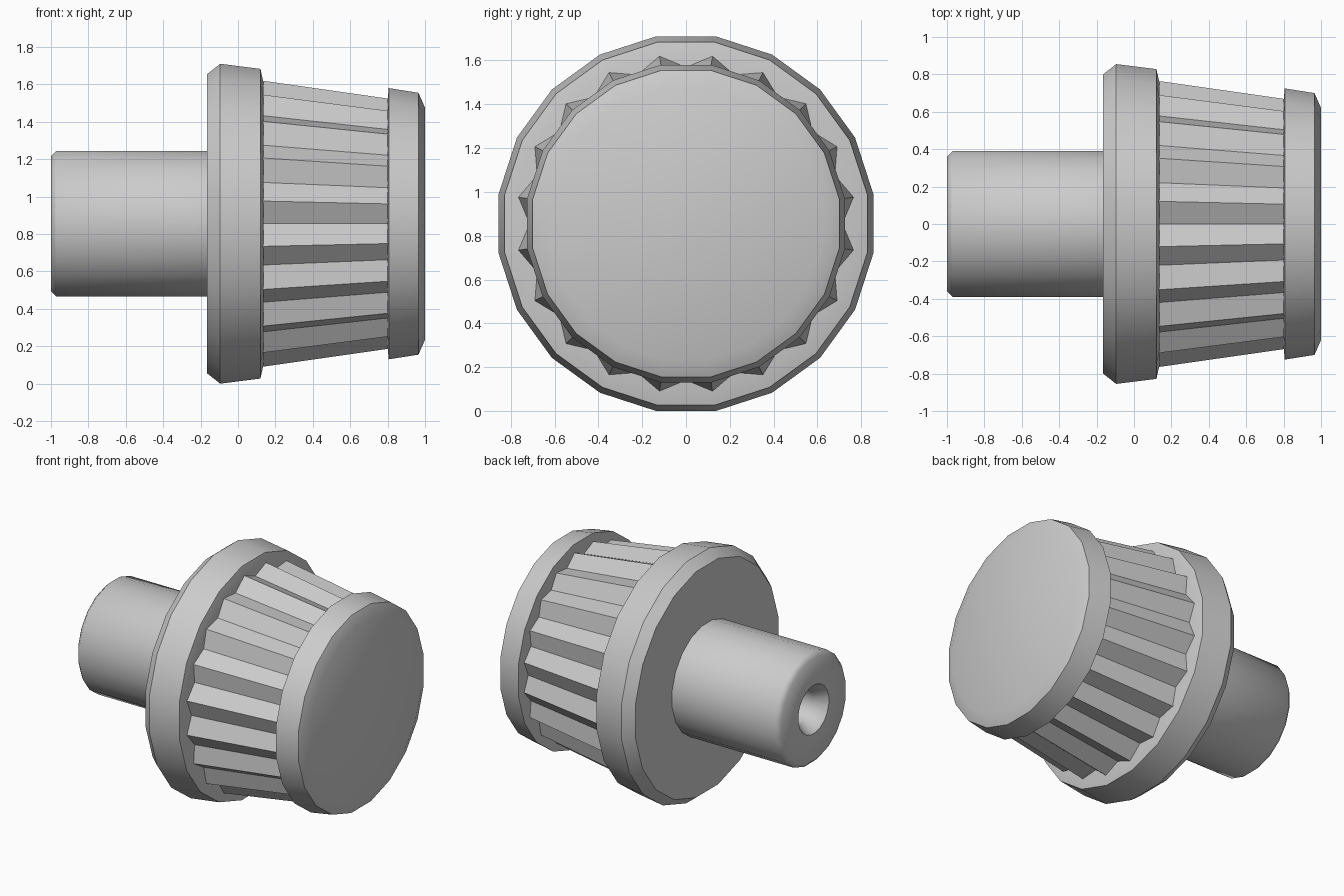
import bpy, bmesh, math

if "Cube" in bpy.data.objects:
    bpy.data.objects.remove(bpy.data.objects["Cube"])

CZ = 0.855   # height of the knob axis
N = 20       # sides around the axis


def loft(name, rings, smooth=None):
    """Skin rings of points along x; cap both ends."""
    bm = bmesh.new()
    loops = [[bm.verts.new(p) for p in ring] for ring in rings]
    for a, b in zip(loops, loops[1:]):
        n = len(a)
        for i in range(n):
            j = (i + 1) % n
            bm.faces.new((a[i], a[j], b[j], b[i]))
    bm.faces.new(loops[0])
    bm.faces.new(loops[-1])
    bmesh.ops.recalc_face_normals(bm, faces=bm.faces)
    me = bpy.data.meshes.new(name)
    bm.to_mesh(me)
    bm.free()
    ob = bpy.data.objects.new(name, me)
    bpy.context.collection.objects.link(ob)
    if smooth:
        bpy.ops.object.select_all(action='DESELECT')
        bpy.context.view_layer.objects.active = ob
        ob.select_set(True)
        bpy.ops.object.shade_smooth_by_angle(angle=math.radians(smooth))
    return ob


def ring(x, radii, n):
    """Ring at x with a flat side on top; radii repeat around it."""
    pts = []
    for i in range(n):
        a = 2 * math.pi * i / n + math.pi / N
        r = radii[i % len(radii)]
        pts.append((x, r * math.sin(a), CZ + r * math.cos(a)))
    return pts


def turned(name, profile, smooth):
    """Turn (x, distance to flat side) pairs around the axis."""
    k = 1 / math.cos(math.pi / N)
    return loft(name, [ring(x, [r * k], N) for x, r in profile], smooth)


# Wide flange behind the grip
turned("flange", [(-0.165, 0.80), (-0.095, 0.855), (0.12, 0.828), (0.135, 0.76),
                  (0.137, 0.5)], 25)

# Fluted tapered grip: ridges alternate with valleys
loft("fluted_grip", [ring(0.12, [0.776, 0.716], 2 * N),
                     ring(0.81, [0.676, 0.622], 2 * N)])

# Front cap with bevelled rim
turned("front_cap", [(0.80, 0.66), (0.806, 0.725), (0.965, 0.70), (1.0, 0.62)], 25)

# Shaft with rounded end and a countersunk blind hole
turned("shaft", [(-0.15, 0.39), (-0.97, 0.39), (-1.0, 0.36), (-1.0, 0.17),
                 (-0.92, 0.115), (-0.75, 0.115)], 50)
